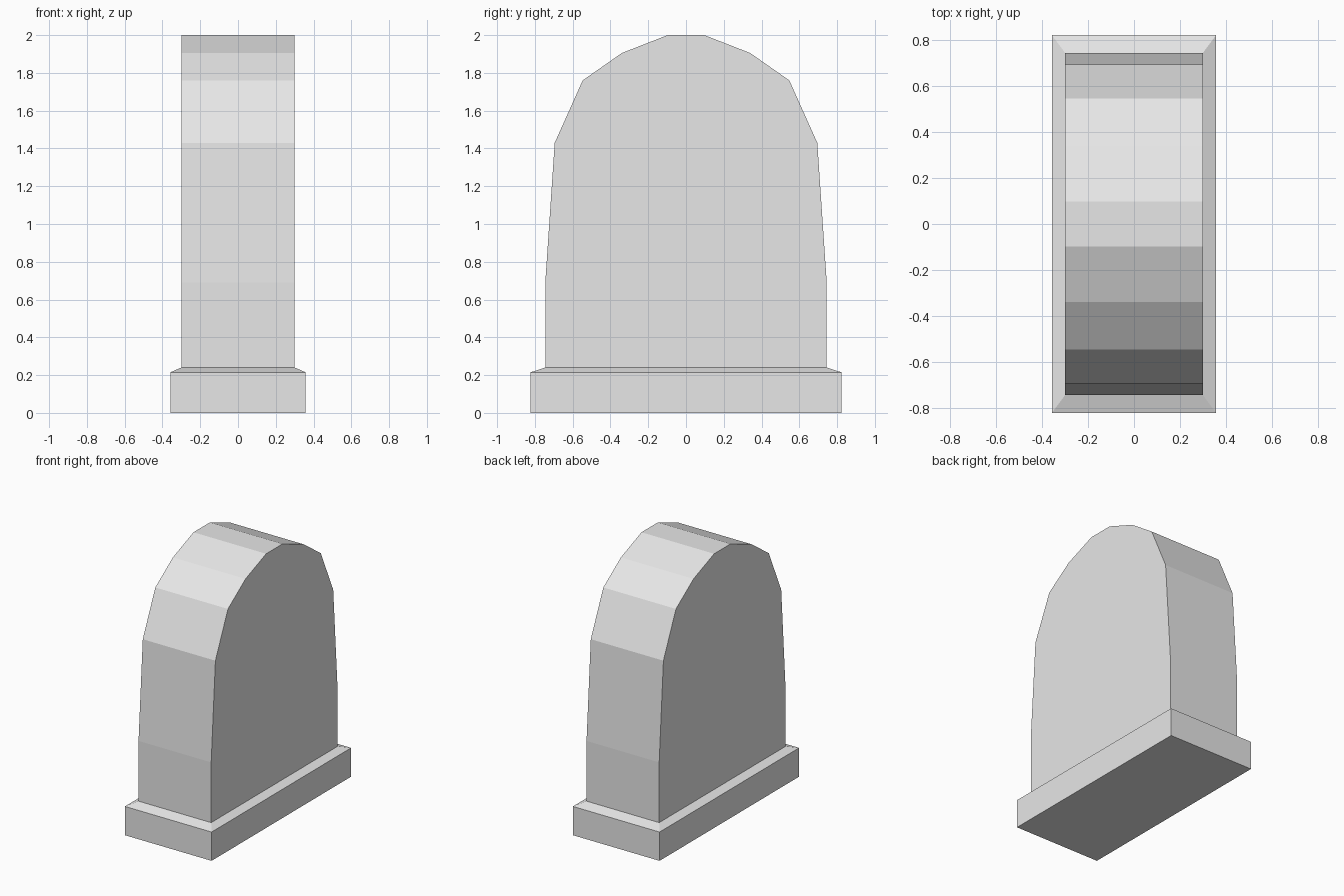
import bpy
import bmesh

cube = bpy.data.objects.get("Cube")
if cube:
    bpy.data.objects.remove(cube, do_unlink=True)

stone = bpy.data.materials.new("light grey stone")
stone.use_nodes = True
colour = (0.8, 0.8, 0.8, 1)
stone.diffuse_color = colour
stone.node_tree.nodes["Principled BSDF"].inputs["Base Color"].default_value = colour


def add_object(name, bm):
    bmesh.ops.recalc_face_normals(bm, faces=bm.faces[:])
    mesh = bpy.data.meshes.new(name)
    bm.to_mesh(mesh)
    bm.free()
    mesh.materials.append(stone)
    obj = bpy.data.objects.new(name, mesh)
    bpy.context.collection.objects.link(obj)
    return obj


# Arched slab: mirrored side profile (y, z) extruded across x
half_width = 0.30
half = [(0.745, 0.24), (0.745, 0.69), (0.695, 1.43),
        (0.547, 1.76), (0.34, 1.905), (0.097, 2.0)]
outline = half + [(-y, z) for y, z in reversed(half)]
bm = bmesh.new()
face = bm.faces.new([bm.verts.new((-half_width, y, z)) for y, z in outline])
slab = bmesh.ops.extrude_face_region(bm, geom=[face])
moved = [v for v in slab["geom"] if isinstance(v, bmesh.types.BMVert)]
bmesh.ops.translate(bm, verts=moved, vec=(2 * half_width, 0, 0))
add_object("arched_slab", bm)

# Plinth: stacked rectangular rings with a sloped shoulder
bm = bmesh.new()
rings = []
for hx, hy, z in [(0.358, 0.823, 0), (0.358, 0.823, 0.215), (0.30, 0.745, 0.24)]:
    corners = [(-hx, -hy), (hx, -hy), (hx, hy), (-hx, hy)]
    rings.append([bm.verts.new((x, y, z)) for x, y in corners])
for low, high in zip(rings, rings[1:]):
    for i in range(4):
        j = (i + 1) % 4
        bm.faces.new((low[i], low[j], high[j], high[i]))
bm.faces.new(rings[0])
bm.faces.new(rings[-1])
add_object("plinth", bm)
